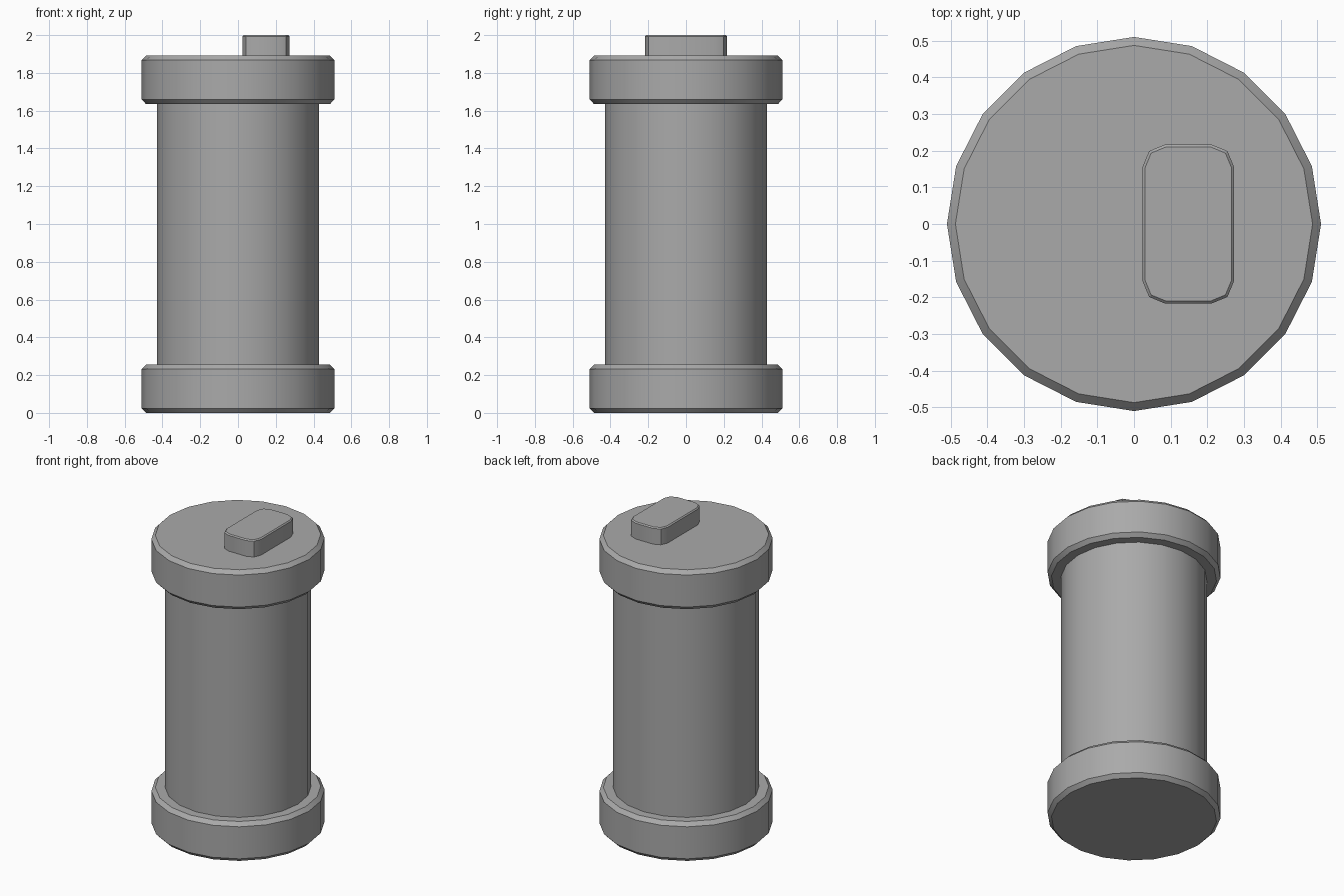
import bpy, bmesh, math

default = bpy.data.objects.get("Cube")
if default:
    bpy.data.objects.remove(default, do_unlink=True)

grey = bpy.data.materials.new("plain_grey")
grey.use_nodes = True
colour = (0.4, 0.4, 0.4, 1)
grey.diffuse_color = colour
grey.node_tree.nodes["Principled BSDF"].inputs["Base Color"].default_value = colour

SIDES = 20


def finish(bm, name):
    """Turn a bmesh into a smooth-shaded object with sharp edges kept."""
    bmesh.ops.recalc_face_normals(bm, faces=bm.faces)
    mesh = bpy.data.meshes.new(name)
    bm.to_mesh(mesh)
    bm.free()
    mesh.materials.append(grey)
    obj = bpy.data.objects.new(name, mesh)
    bpy.context.collection.objects.link(obj)
    bpy.ops.object.select_all(action='DESELECT')
    obj.select_set(True)
    bpy.context.view_layer.objects.active = obj
    bpy.ops.object.shade_smooth_by_angle(angle=math.radians(30))
    return obj


def stack(name, outlines):
    """Skin closed rings of points, bottom to top, and cap both ends."""
    bm = bmesh.new()
    rings = [[bm.verts.new(p) for p in ring] for ring in outlines]
    for low, high in zip(rings, rings[1:]):
        for i in range(len(low)):
            j = (i + 1) % len(low)
            bm.faces.new((low[i], low[j], high[j], high[i]))
    bm.faces.new(rings[0])
    bm.faces.new(rings[-1])
    return finish(bm, name)


def circle(radius, z):
    return [(radius * math.cos(math.tau * i / SIDES),
             radius * math.sin(math.tau * i / SIDES), z) for i in range(SIDES)]


def rounded_rectangle(cx, half_x, half_y, radius, z):
    points = []
    for corner, (sx, sy) in enumerate([(1, 1), (-1, 1), (-1, -1), (1, -1)]):
        for step in range(3):
            a = math.pi / 2 * (corner + step / 2)
            points.append((cx + sx * (half_x - radius) + radius * math.cos(a),
                           sy * (half_y - radius) + radius * math.sin(a), z))
    return points


# Cylindrical body
stack("body", [circle(0.43, 0.13), circle(0.43, 1.76)])

# Chamfered end caps
for name, base in (("bottom_cap", 0), ("top_cap", 1.635)):
    stack(name, [circle(0.487, base), circle(0.51, base + 0.024),
                 circle(0.51, base + 0.232), circle(0.487, base + 0.256)])

# Offset rounded terminal on the top cap
stack("top_terminal", [rounded_rectangle(0.148, 0.125, 0.217, 0.062, 1.86),
                       rounded_rectangle(0.148, 0.125, 0.217, 0.062, 1.993),
                       rounded_rectangle(0.148, 0.118, 0.21, 0.057, 2.0)])
